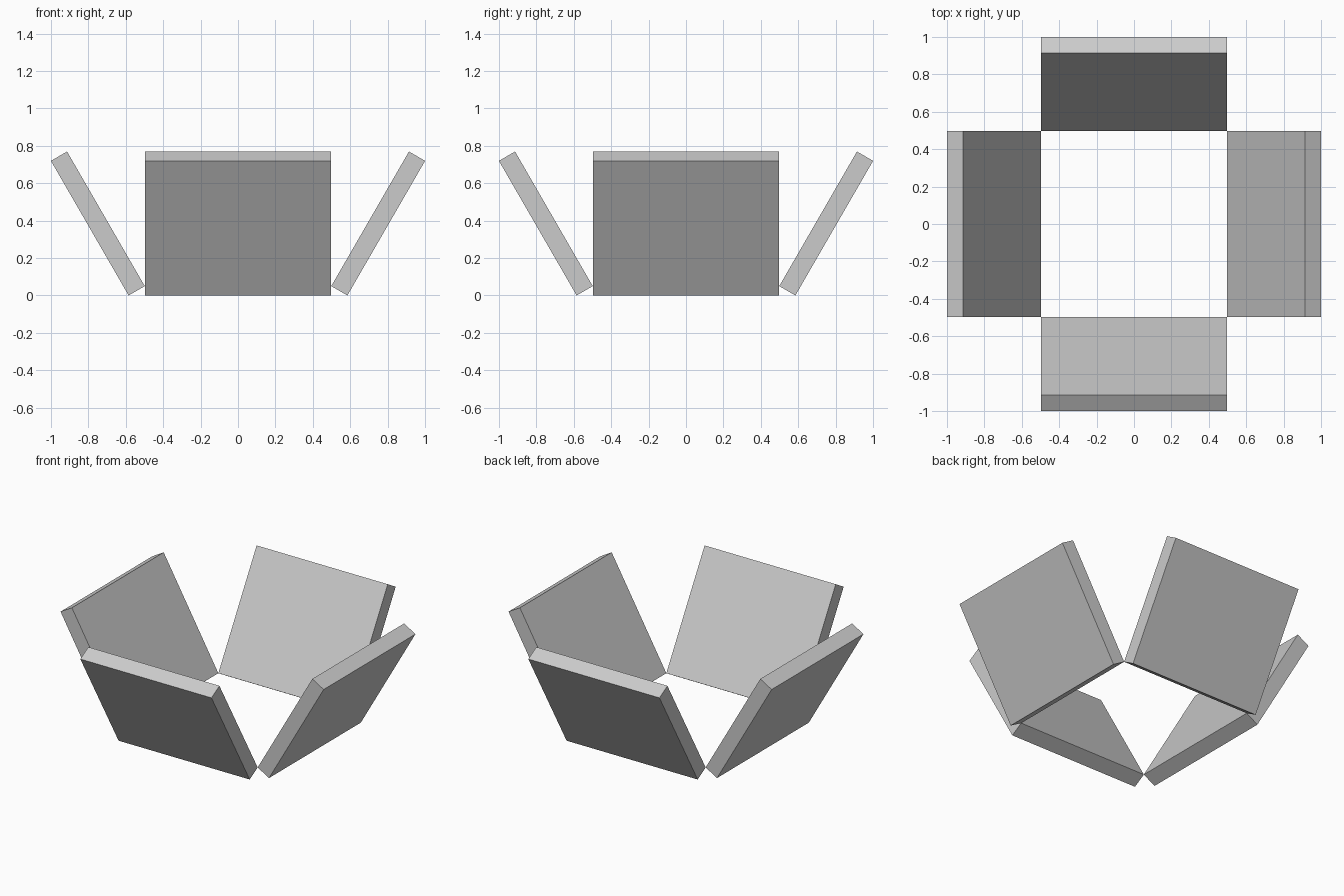
import bpy
import bmesh
from math import radians, sin, cos
from mathutils import Matrix, Vector

old = bpy.data.objects.get("Cube")
if old:
    bpy.data.objects.remove(old, do_unlink=True)

WIDTH, LENGTH, THICK = 0.997, 0.831, 0.0997
LEAN = radians(30)

# Plain grey
grey = bpy.data.materials.new("light_grey")
grey.use_nodes = True
grey.diffuse_color = (0.6, 0.6, 0.6, 1)
grey.node_tree.nodes["Principled BSDF"].inputs["Base Color"].default_value = (0.6, 0.6, 0.6, 1)


def flap(name, turn):
    """Slab hinged on its lower inner edge, leaning outward, turned about z."""
    bm = bmesh.new()
    bmesh.ops.create_cube(bm, size=1)
    bmesh.ops.scale(bm, vec=(THICK, WIDTH, LENGTH), verts=bm.verts)
    bmesh.ops.translate(bm, vec=(THICK / 2, 0, LENGTH / 2), verts=bm.verts)
    hinge = Vector((WIDTH / 2, 0, THICK * sin(LEAN)))
    place = (Matrix.Rotation(radians(turn), 4, 'Z')
             @ Matrix.Translation(hinge)
             @ Matrix.Rotation(LEAN, 4, 'Y'))
    bm.transform(place)
    mesh = bpy.data.meshes.new(name)
    bm.to_mesh(mesh)
    bm.free()
    mesh.materials.append(grey)
    obj = bpy.data.objects.new(name, mesh)
    bpy.context.collection.objects.link(obj)


# Four flaps around an open square
for i, side in enumerate(("left", "back", "right", "front")):
    flap(side + "_flap", 90 * i)
